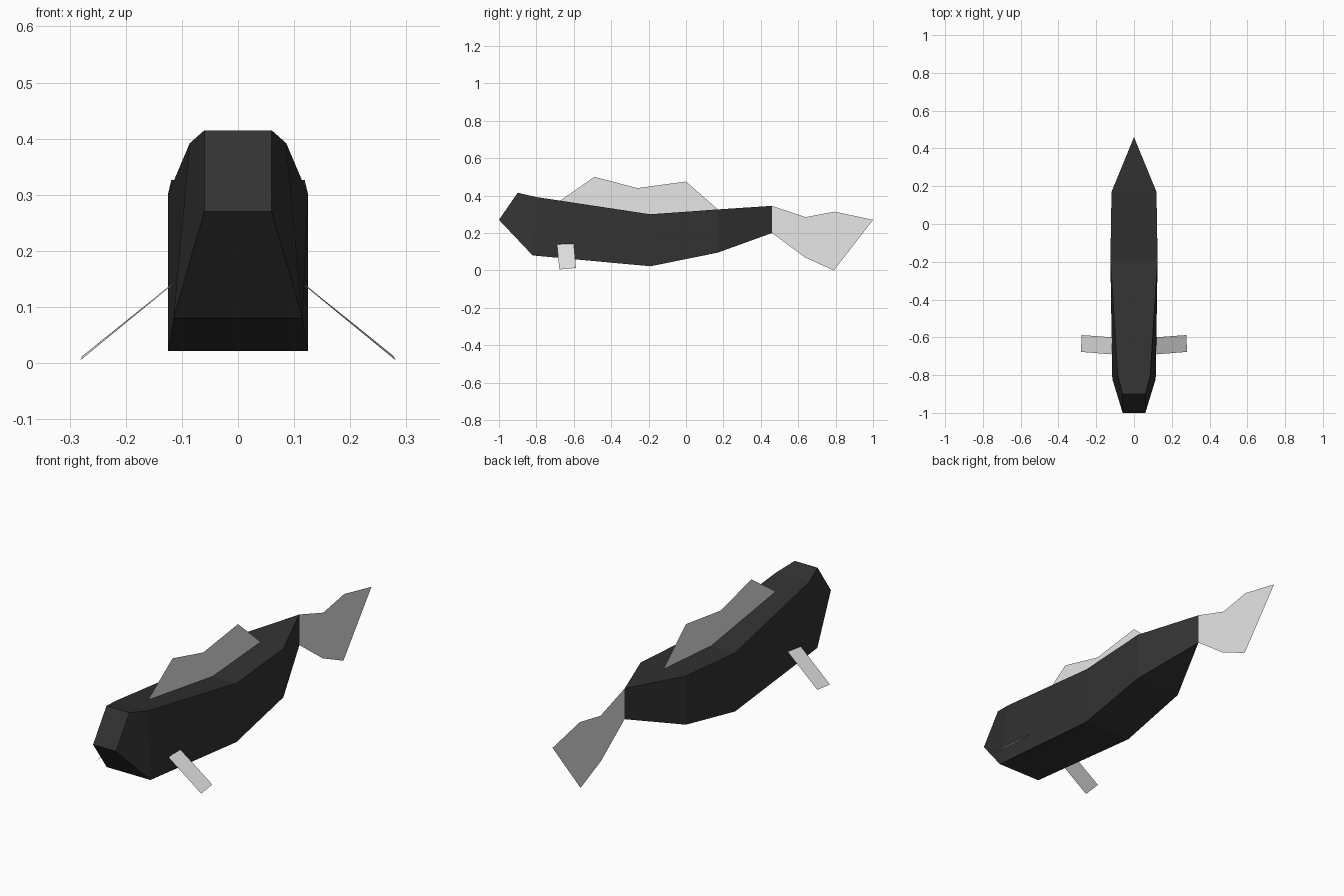
import bpy, bmesh

if "Cube" in bpy.data.objects:
    bpy.data.objects.remove(bpy.data.objects["Cube"])


def material(name, rgb):
    m = bpy.data.materials.new(name)
    m.diffuse_color = (*rgb, 1.0)
    m.use_nodes = True
    m.node_tree.nodes["Principled BSDF"].inputs["Base Color"].default_value = m.diffuse_color
    return m


DARK = material("dark_body", (0.032, 0.032, 0.032))
PALE = material("pale_fin", (0.8, 0.8, 0.8))


def add_object(name, bm, mat):
    me = bpy.data.meshes.new(name)
    bm.to_mesh(me)
    bm.free()
    me.materials.append(mat)
    ob = bpy.data.objects.new(name, me)
    bpy.context.collection.objects.link(ob)
    return ob


def flat_fin(name, points):
    """Single sheet with the given outline."""
    bm = bmesh.new()
    face = bm.faces.new([bm.verts.new(p) for p in points])
    if face.normal.length == 0:
        face.normal_update()
    if face.normal.x < 0:
        face.normal_flip()
    return add_object(name, bm, PALE)


# Body: four-sided sections (half width, y, z at the top; the same at the bottom)
SECTIONS = [
    (0.06, -0.90, 0.415, 0.06, -1.00, 0.27),
    (0.086, -0.80, 0.392, 0.115, -0.82, 0.08),
    (0.125, -0.19, 0.30, 0.125, -0.19, 0.022),
    (0.119, 0.17, 0.326, 0.119, 0.17, 0.095),
    (0.0, 0.46, 0.345, 0.0, 0.46, 0.20),
]
bm = bmesh.new()
rings = []
for tw, ty, tz, bw, by, bz in SECTIONS:
    corners = [(tw, ty, tz), (-tw, ty, tz), (-bw, by, bz), (bw, by, bz)]
    rings.append([bm.verts.new(c) for c in corners])
for a, b in zip(rings, rings[1:]):
    for i in range(4):
        j = (i + 1) % 4
        bm.faces.new((a[i], a[j], b[j], b[i]))
bm.faces.new(rings[0])
# the rear section closes into one upright edge
bmesh.ops.remove_doubles(bm, verts=bm.verts, dist=0.0001)
bmesh.ops.recalc_face_normals(bm, faces=bm.faces)
add_object("body", bm, DARK)

# Back fin and tail fin, upright sheets on the centre line
BACK = [(-0.68, 0.368), (-0.49, 0.50), (-0.26, 0.44), (0.0, 0.475),
        (0.17, 0.326), (-0.19, 0.30)]
TAIL = [(0.46, 0.345), (0.64, 0.285), (0.795, 0.314), (1.0, 0.27),
        (0.79, 0.0), (0.635, 0.07), (0.46, 0.20)]
flat_fin("back_fin", [(0, y, z) for y, z in BACK])
flat_fin("tail_fin", [(0, y, z) for y, z in TAIL])

# Side fins, slanting down and outwards
side = flat_fin("side_fins", [
    (0.119, -0.69, 0.138), (0.113, -0.60, 0.145),
    (0.277, -0.588, 0.013), (0.281, -0.677, 0.005)])
side.modifiers.new("mirror", 'MIRROR')
